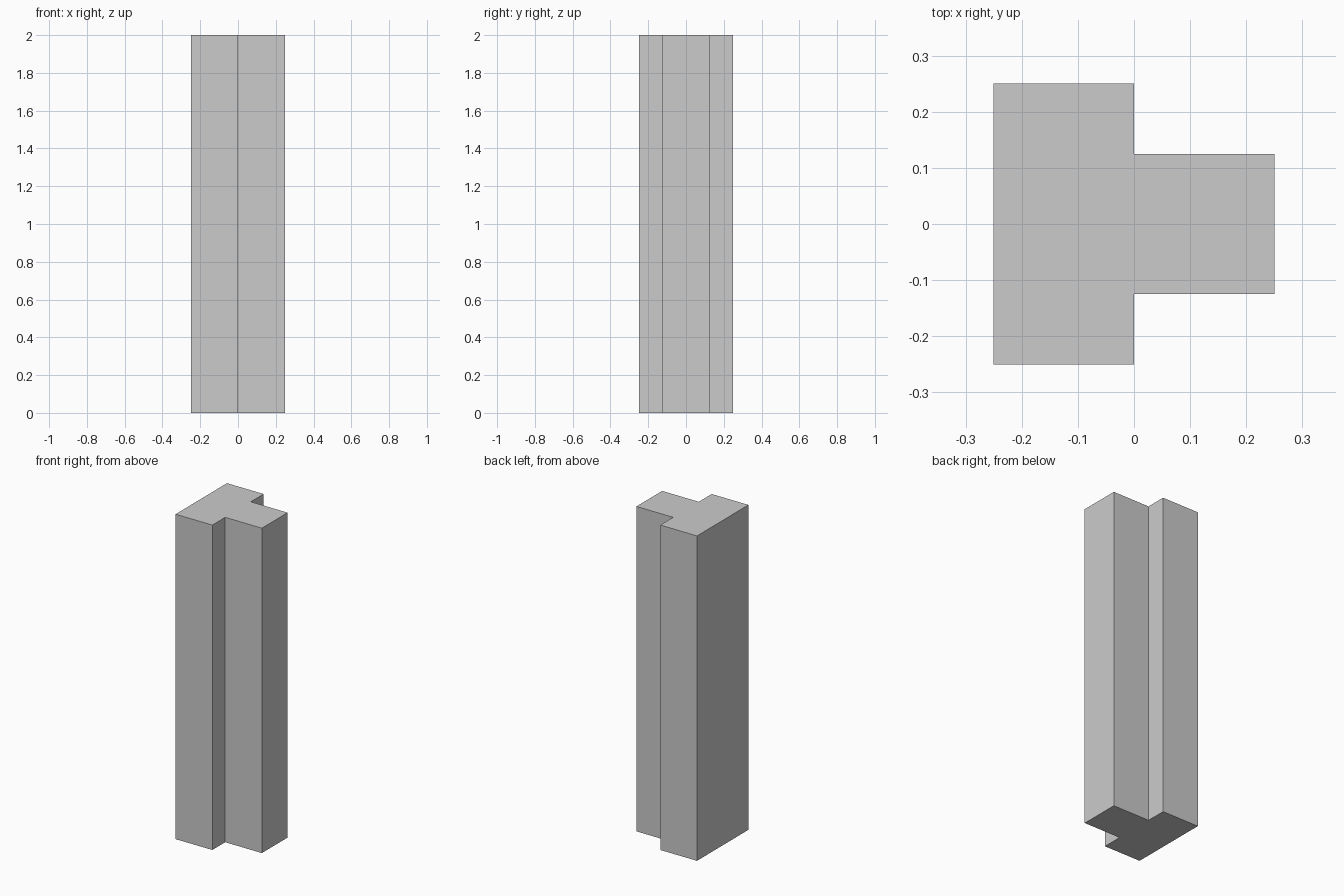
import bpy, bmesh
from mathutils import Vector

if "Cube" in bpy.data.objects:
    bpy.data.objects.remove(bpy.data.objects["Cube"])

FLOORS = 80
HEIGHT = 2.0

# T-shaped floor plan: wide bar on the left, stem to the right
plan = [(-0.25, -0.25), (0, -0.25), (0, -0.125), (0.25, -0.125),
        (0.25, 0.125), (0, 0.125), (0, 0.25), (-0.25, 0.25)]

bm = bmesh.new()
base = bm.faces.new([bm.verts.new((x, y, 0)) for x, y in plan])

# Tower body: extrude the plan to full height
top = bmesh.ops.extrude_face_region(bm, geom=[base], use_keep_orig=True)
verts = [g for g in top["geom"] if isinstance(g, bmesh.types.BMVert)]
bmesh.ops.translate(bm, verts=verts, vec=(0, 0, HEIGHT))
bmesh.ops.recalc_face_normals(bm, faces=bm.faces[:])


def cut_walls(co, normal):
    """Score a line around the walls, leaving roof and base whole."""
    walls = [f for f in bm.faces if abs(f.normal.z) < 0.5]
    edges = {e for f in walls for e in f.edges}
    bmesh.ops.bisect_plane(bm, geom=walls + list(edges), dist=1e-5,
                           plane_co=co, plane_no=normal)


# Vertical bay lines
for x in (-0.125, 0.125):
    cut_walls(Vector((x, 0, 0)), Vector((1, 0, 0)))
for y in (-0.125, 0.125):
    cut_walls(Vector((0, y, 0)), Vector((0, 1, 0)))

# Floor lines
for i in range(1, FLOORS):
    cut_walls(Vector((0, 0, HEIGHT * i / FLOORS)), Vector((0, 0, 1)))

# Each storey panel is a separate flat facade sheet
bm.normal_update()
panel_edges = [e for e in bm.edges
               if len(e.link_faces) == 2 and e.calc_face_angle(0) < 0.01]
bmesh.ops.split_edges(bm, edges=panel_edges)

mesh = bpy.data.meshes.new("tower")
bm.to_mesh(mesh)
bm.free()
tower = bpy.data.objects.new("tower", mesh)
bpy.context.collection.objects.link(tower)
